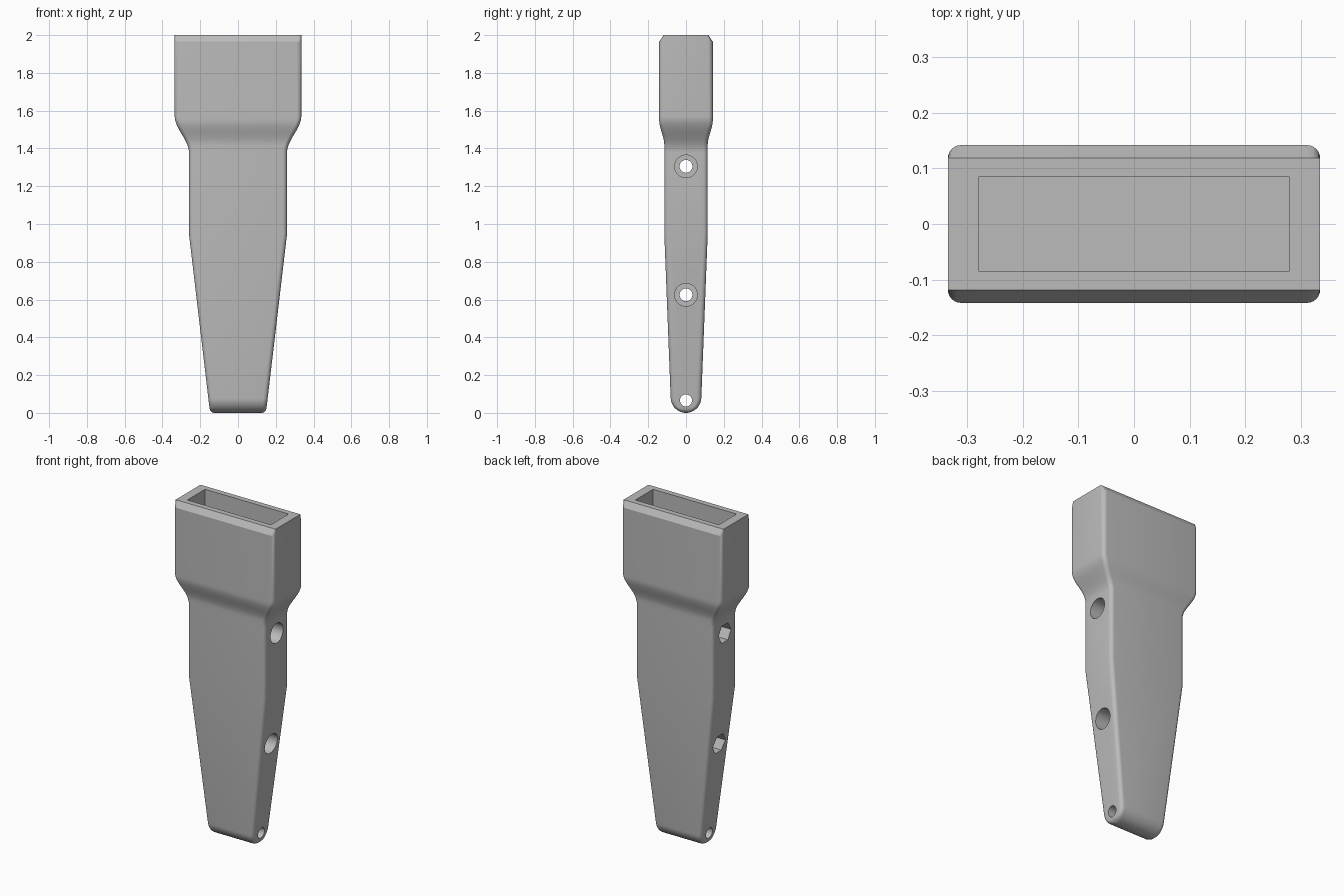
import bpy, bmesh, math
from mathutils import Matrix

if "Cube" in bpy.data.objects:
    bpy.data.objects.remove(bpy.data.objects["Cube"])

grey = bpy.data.materials.new("grey plastic")
grey.diffuse_color = (0.5, 0.5, 0.5, 1)
grey.use_nodes = True
grey.node_tree.nodes["Principled BSDF"].inputs["Base Color"].default_value = grey.diffuse_color


def smooth(z, z0, z1):
    t = max(0.0, min(1.0, (z - z0) / (z1 - z0)))
    return t * t * (3 - 2 * t)


def half_width(z):
    w = 0.148 + 0.112 * min(z / 0.95, 1) + 0.075 * smooth(z, 1.38, 1.57)
    fillet = 0.024
    if z < fillet:
        w -= fillet - math.sqrt(fillet ** 2 - (fillet - z) ** 2)
    return w


def half_depth(z):
    d = 0.078 + 0.037 * min(z / 0.95, 1) + 0.027 * smooth(z, 1.42, 1.55)
    if z < 0.078:
        d *= math.sqrt(max(0.0, 1 - (1 - z / 0.078) ** 2))
    return max(d, 0.006)


def section(z):
    """Rounded rectangle at height z; the lip bevel trims front and back."""
    w, d = half_width(z), half_depth(z)
    r = min(0.024, d * 0.95)
    limit = d - max(0.0, z - 1.965) / 0.035 * 0.0235
    pts = []
    for k, (sx, sy) in enumerate(((1, 1), (-1, 1), (-1, -1), (1, -1))):
        for i in range(7):
            a = math.pi / 2 * (k + i / 6)
            x = sx * (w - r) + r * math.cos(a)
            y = sy * (d - r) + r * math.sin(a)
            pts.append((x, max(-limit, min(limit, y)), z))
    return pts


# Body: loft from rounded tip through taper, grip, shoulder and socket head
heights = [0.078 * (1 - math.cos(math.pi / 2 * i / 12)) for i in range(13)]
heights += [0.95] + [1.38 + 0.19 * i / 18 for i in range(19)] + [1.965, 2.0]
bm = bmesh.new()
rings = [[bm.verts.new(p) for p in section(z)] for z in heights]
for a, b in zip(rings, rings[1:]):
    for i in range(len(a)):
        j = (i + 1) % len(a)
        bm.faces.new((a[i], a[j], b[j], b[i]))
bm.faces.new(rings[0][::-1])
bm.faces.new(rings[-1])
bmesh.ops.remove_doubles(bm, verts=bm.verts, dist=1e-5)
bmesh.ops.recalc_face_normals(bm, faces=bm.faces)
mesh = bpy.data.meshes.new("handle_body")
bm.to_mesh(mesh)
bm.free()
mesh.materials.append(grey)
body = bpy.data.objects.new("handle_body", mesh)
bpy.context.collection.objects.link(body)


def cut(fill):
    """Subtract the shape made by fill(bm) from the body."""
    cb = bmesh.new()
    fill(cb)
    bmesh.ops.recalc_face_normals(cb, faces=cb.faces)
    m = bpy.data.meshes.new("cutter")
    cb.to_mesh(m)
    cb.free()
    m.materials.append(grey)
    tool = bpy.data.objects.new("cutter", m)
    tool.hide_render = True
    bpy.context.collection.objects.link(tool)
    mod = body.modifiers.new("cut", 'BOOLEAN')
    mod.operation, mod.solver, mod.object = 'DIFFERENCE', 'EXACT', tool
    bpy.context.view_layer.objects.active = body
    bpy.ops.object.modifier_apply(modifier=mod.name)
    bpy.data.objects.remove(tool)


def bore(x0, x1, z, radius, sides):
    """Round or hexagonal hole along x from x0 to x1."""
    def fill(cb):
        place = Matrix.Translation(((x0 + x1) / 2, 0, z)) @ Matrix.Rotation(math.pi / 2, 4, 'Y')
        bmesh.ops.create_cone(cb, cap_ends=True, segments=sides, radius1=radius,
                              radius2=radius, depth=x1 - x0, matrix=place)
    cut(fill)


# Rectangular socket in the head
cut(lambda cb: bmesh.ops.create_cube(
    cb, size=1, matrix=Matrix.Translation((0, 0, 1.8)) @ Matrix.Diagonal((0.56, 0.17, 0.6, 1))))

# Screw holes: through bore, round head recess on the right, nut recess on the left
for z in (1.305, 0.625):
    floor = half_width(z) - 0.12
    bore(-0.5, 0.5, z, 0.034, 32)
    bore(floor, 0.5, z, 0.06, 40)
    bore(-0.5, -floor, z, 0.06, 6)

# Lanyard hole at the tip
bore(-0.5, 0.5, 0.066, 0.032, 32)

bpy.ops.object.select_all(action='DESELECT')
body.select_set(True)
bpy.context.view_layer.objects.active = body
bpy.ops.object.shade_smooth_by_angle(angle=math.radians(30))
